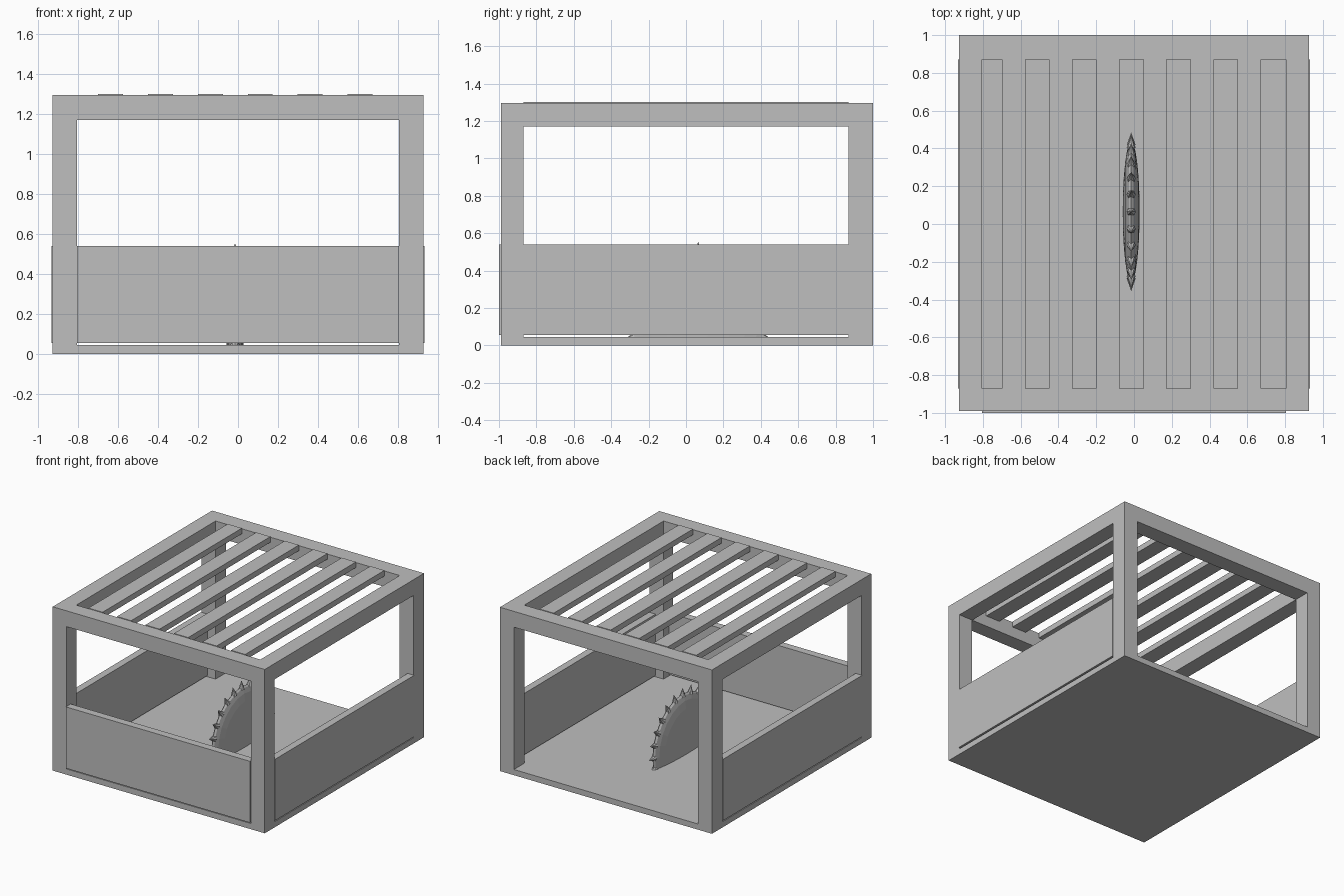
import bpy, bmesh, math
from mathutils import Matrix, Vector

if "Cube" in bpy.data.objects:
    bpy.data.objects.remove(bpy.data.objects["Cube"])

grey = bpy.data.materials.new("plain grey")
grey.use_nodes = True
colour = (0.52, 0.52, 0.52, 1)
grey.diffuse_color = colour
grey.node_tree.nodes["Principled BSDF"].inputs["Base Color"].default_value = colour


def finish(name, bm):
    mesh = bpy.data.meshes.new(name)
    bm.to_mesh(mesh)
    bm.free()
    mesh.materials.append(grey)
    obj = bpy.data.objects.new(name, mesh)
    bpy.context.collection.objects.link(obj)
    return obj


def box(name, x, y, z):
    """Box spanning the given (low, high) ranges."""
    bm = bmesh.new()
    bmesh.ops.create_cube(bm, size=1)
    for v in bm.verts:
        v.co = [(a + b) / 2 + c * (b - a) for (a, b), c in zip((x, y, z), v.co)]
    return finish(name, bm)


W, IN_W = 0.927, 0.805          # outer and inner half width
FRONT, BACK, IN_D = -0.99, 1.0, 0.87
FLOOR, RAIL, TOP = 0.045, 1.17, 1.295
PANEL = (0.055, 0.54)

# Floor slab
box("floor", (-W, W), (FRONT, BACK), (0, FLOOR))

# Corner posts, side rails and side panels
for side, s in (("left", 1), ("right", -1)):
    span = tuple(sorted((s * IN_W, s * W)))
    box(side + "_front_post", span, (FRONT, -IN_D), (FLOOR, RAIL))
    box(side + "_back_post", span, (IN_D, BACK), (FLOOR, RAIL))
    box(side + "_top_rail", span, (-IN_D, IN_D), (RAIL, TOP))
    box(side + "_panel", tuple(sorted((s * 0.875, s * 0.932))), (-IN_D, IN_D), PANEL)

# Front and back rails, front panel; the back stays open
box("front_top_rail", (-W, W), (FRONT, -IN_D), (RAIL, TOP))
box("back_top_rail", (-W, W), (IN_D, BACK), (RAIL, TOP))
box("front_panel", (-IN_W, IN_W), (-1, -0.94), PANEL)

# Roof slats
for i in range(6):
    x = -0.637 + i * 0.2494
    box(f"roof_slat_{i + 1}", (x - 0.062, x + 0.062), (-IN_D, IN_D), (1.255, 1.3))

# Saw blade: lens-shaped disc with cone teeth, sunk into the floor
R, TIP, TEETH = 0.372, 0.42, 24
hub = Vector((-0.015, 0.065, 0.133))
bm = bmesh.new()
bmesh.ops.create_uvsphere(bm, u_segments=24, v_segments=12, radius=1,
                          matrix=Matrix.Diagonal((R, R, 0.045, 1)))
for i in range(TEETH):
    turn = Matrix.Rotation(math.tau * i / TEETH, 4, 'Z')
    place = Matrix.Translation(((R + TIP) / 2 - 0.01, 0, 0)) @ Matrix.Rotation(math.pi / 2, 4, 'Y')
    bmesh.ops.create_cone(bm, cap_ends=True, segments=8, radius1=0.024, radius2=0,
                          depth=TIP - R + 0.02, matrix=turn @ place)
bm.transform(Matrix.Translation(hub) @ Matrix.Rotation(math.pi / 2, 4, 'Y'))
bmesh.ops.bisect_plane(bm, geom=bm.verts[:] + bm.edges[:] + bm.faces[:],
                       plane_co=(0, 0, 0.03), plane_no=(0, 0, 1), clear_inner=True)
finish("saw_blade", bm)
